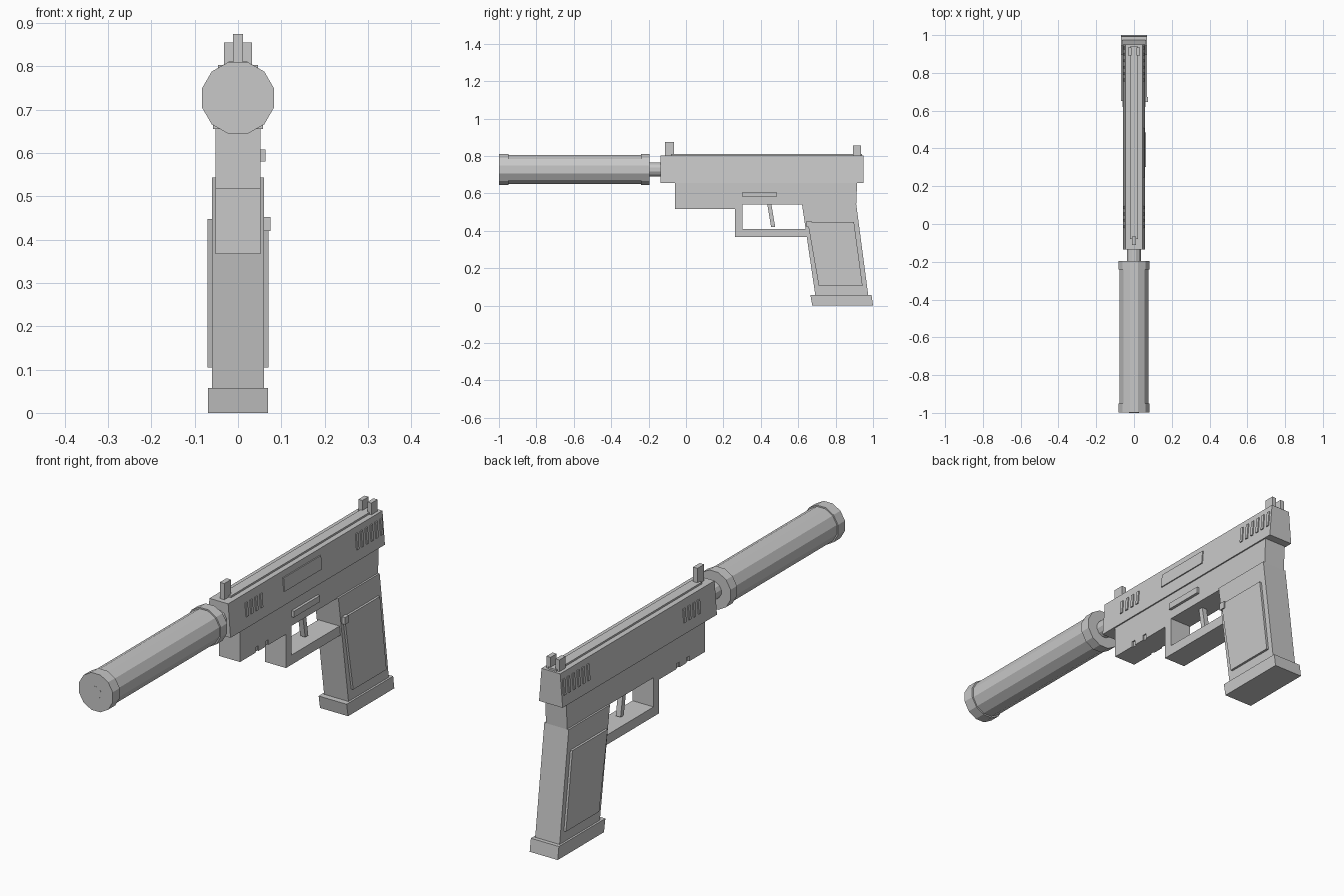
import bpy, bmesh, math
from mathutils import Vector

if "Cube" in bpy.data.objects:
    bpy.data.objects.remove(bpy.data.objects["Cube"], do_unlink=True)

grey = bpy.data.materials.new("plain grey")
grey.use_nodes = True
colour = (0.58, 0.58, 0.58, 1)
grey.diffuse_color = colour
grey.node_tree.nodes["Principled BSDF"].inputs["Base Color"].default_value = colour


def extrude(name, points, offset):
    """Solid made by extruding a flat outline along an offset."""
    mesh = bpy.data.meshes.new(name)
    bm = bmesh.new()
    face = bm.faces.new([bm.verts.new(p) for p in points])
    moved = bmesh.ops.extrude_face_region(bm, geom=[face], use_keep_orig=True)
    bmesh.ops.translate(bm, vec=Vector(offset),
                        verts=[g for g in moved["geom"] if isinstance(g, bmesh.types.BMVert)])
    bmesh.ops.recalc_face_normals(bm, faces=bm.faces)
    bm.to_mesh(mesh)
    bm.free()
    mesh.materials.append(grey)
    obj = bpy.data.objects.new(name, mesh)
    bpy.context.collection.objects.link(obj)
    return obj


def side_profile(name, outline, x0, x1):
    return extrude(name, [(x0, y, z) for y, z in outline], (x1 - x0, 0, 0))


def box(name, x0, x1, y0, y1, z0, z1):
    return side_profile(name, [(y0, z0), (y1, z0), (y1, z1), (y0, z1)], x0, x1)


def tube(name, radius, y0, y1, z=0.727, sides=12):
    """Twelve-sided bar along y with flats at top, bottom and sides."""
    r = radius / math.cos(math.pi / sides)
    angles = [2 * math.pi * (i + 0.5) / sides for i in range(sides)]
    return extrude(name, [(r * math.cos(a), y0, z + r * math.sin(a)) for a in angles],
                   (0, y1 - y0, 0))


# Long muzzle tube and barrel
tube("muzzle_tube", 0.077, -0.96, -0.22)
tube("muzzle_front_cap", 0.083, -0.999, -0.95)
tube("muzzle_rear_cap", 0.083, -0.24, -0.195)
tube("muzzle_bore", 0.026, -1.0, -0.99)
tube("barrel", 0.037, -0.2, -0.12)

# Slide tapering towards the top, with a raised rib
SLIDE_LOW, SLIDE_HIGH = 0.655, 0.803


def slide_half_width(z):
    return 0.058 - 0.012 * (z - SLIDE_LOW) / (SLIDE_HIGH - SLIDE_LOW)


section = [(s * slide_half_width(z), -0.135, z)
           for s, z in ((-1, SLIDE_LOW), (1, SLIDE_LOW), (1, SLIDE_HIGH), (-1, SLIDE_HIGH))]
extrude("slide", section, (0, 1.085, 0))
box("slide_rib", -0.022, 0.022, -0.08, 0.94, 0.80, 0.811)


def slide_plate(name, side, y0, y1, z0, z1, thick):
    """Raised plate that follows the sloping side of the slide."""
    w0, w1 = slide_half_width(z0), slide_half_width(z1)
    pts = [(side * (w0 - 0.004), y0, z0), (side * (w0 + thick), y0, z0),
           (side * (w1 + thick), y0, z1), (side * (w1 - 0.004), y0, z1)]
    return extrude(name, pts, (0, y1 - y0, 0))


for label, side in (("left", 1), ("right", -1)):
    for i in range(4):
        y = -0.022 + 0.034 * i
        slide_plate(f"front_serration_{label}_{i + 1}", side, y, y + 0.014, 0.705, 0.765, 0.005)
    for i in range(6):
        y = 0.755 + 0.034 * i
        slide_plate(f"rear_serration_{label}_{i + 1}", side, y, y + 0.014, 0.705, 0.775, 0.005)
slide_plate("ejection_port_cover", 1, 0.245, 0.508, 0.715, 0.775, 0.005)

# Sights
box("front_sight", -0.011, 0.011, -0.112, -0.065, 0.80, 0.875)
for label, side in (("left", 1), ("right", -1)):
    box(f"rear_sight_{label}", *sorted((side * 0.012, side * 0.032)), 0.892, 0.935, 0.80, 0.855)

# Frame and accessory rail
side_profile("frame", [(-0.06, 0.54), (0.91, 0.54), (0.915, 0.66), (-0.06, 0.66)], -0.052, 0.052)
box("rail_core", -0.046, 0.046, -0.06, 0.27, 0.517, 0.545)
for i, (y0, y1) in enumerate(((-0.06, 0.05), (0.07, 0.12), (0.14, 0.265))):
    box(f"rail_block_{i + 1}", -0.052, 0.052, y0, y1, 0.517, 0.545)
box("slide_release", 0.045, 0.064, 0.302, 0.485, 0.58, 0.608)

# Trigger guard and trigger
side_profile("trigger_guard", [(0.263, 0.545), (0.263, 0.367), (0.66, 0.367), (0.655, 0.41),
                               (0.302, 0.41), (0.302, 0.545)], -0.052, 0.052)
side_profile("trigger", [(0.433, 0.55), (0.455, 0.55), (0.477, 0.42), (0.455, 0.42)],
             -0.012, 0.012)

# Raked grip, side panels, base and magazine button
side_profile("grip", [(0.62, 0.543), (0.91, 0.543), (0.975, 0.05), (0.692, 0.05)], -0.06, 0.06)
panel = [(0.65, 0.448), (0.898, 0.448), (0.944, 0.105), (0.71, 0.105)]
side_profile("grip_panel_left", panel, 0.055, 0.07)
side_profile("grip_panel_right", panel, -0.07, -0.055)
side_profile("grip_base", [(0.665, 0.057), (0.992, 0.057), (1.0, 0), (0.675, 0)], -0.069, 0.069)
box("magazine_button", 0.05, 0.075, 0.645, 0.672, 0.42, 0.452)
